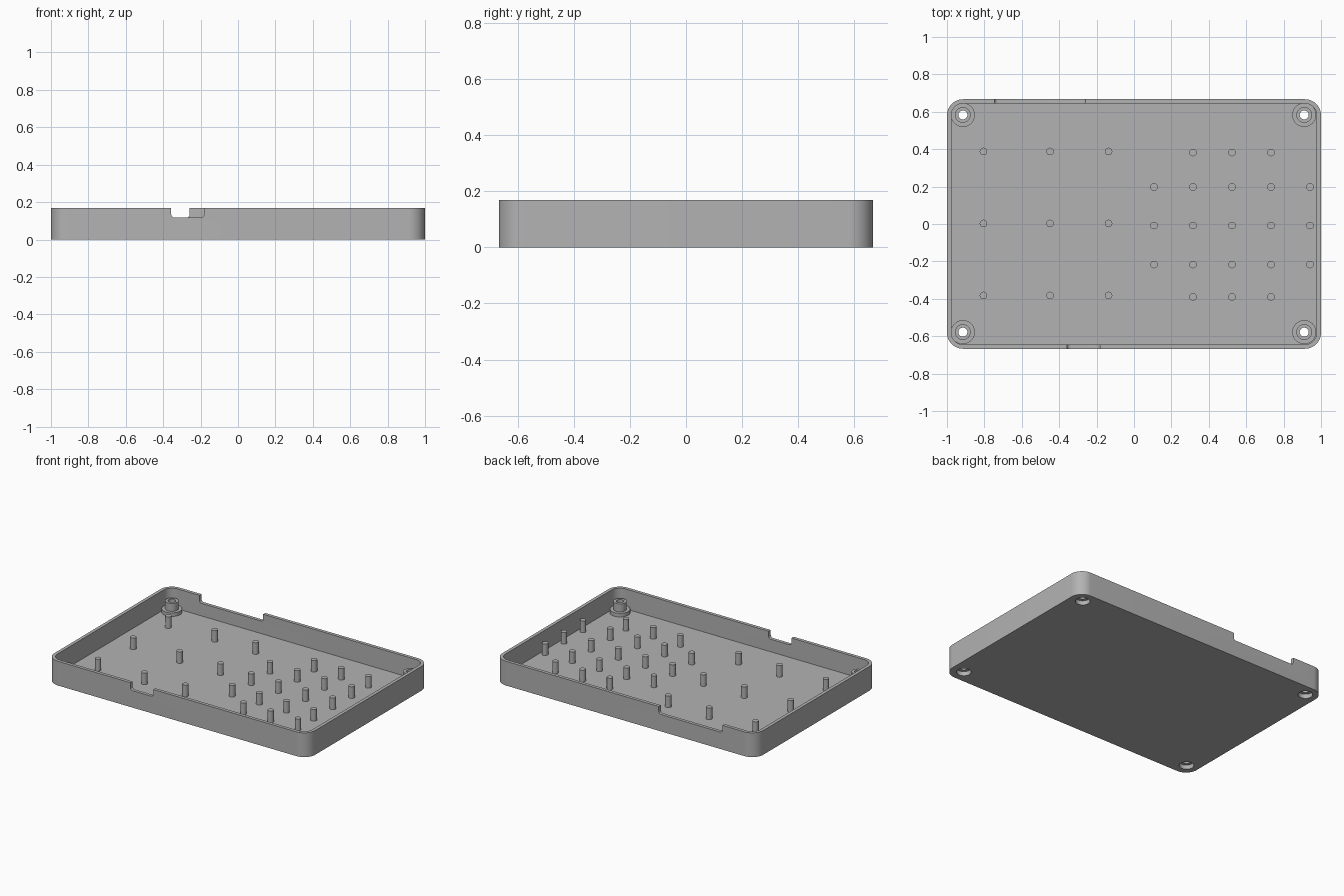
import bpy, bmesh, math
from mathutils import Matrix, Vector

if "Cube" in bpy.data.objects:
    bpy.data.objects.remove(bpy.data.objects["Cube"])

HX, HY, HEIGHT = 1.0, 0.667, 0.168
WALL, FLOOR, CORNER = 0.023, 0.03, 0.086
PIN_TOP, NOTCH_Z = 0.11, 0.117

grey = bpy.data.materials.new("plain grey")
grey.use_nodes = True
colour = (0.45, 0.45, 0.45, 1)
grey.diffuse_color = colour
grey.node_tree.nodes["Principled BSDF"].inputs["Base Color"].default_value = colour


def finish(name, bm):
    bmesh.ops.recalc_face_normals(bm, faces=bm.faces)
    mesh = bpy.data.meshes.new(name)
    bm.to_mesh(mesh)
    bm.free()
    mesh.materials.append(grey)
    obj = bpy.data.objects.new(name, mesh)
    bpy.context.collection.objects.link(obj)
    return obj


def rounded_rect(hx, hy, r, steps=12):
    points = []
    for i, (sx, sy) in enumerate([(1, 1), (-1, 1), (-1, -1), (1, -1)]):
        for k in range(steps + 1):
            a = math.pi / 2 * (i + k / steps)
            points.append((sx * (hx - r) + r * math.cos(a), sy * (hy - r) + r * math.sin(a)))
    return points


def prism(name, points, depth, matrix):
    """Extrude a flat outline along its local z."""
    bm = bmesh.new()
    face = bm.faces.new([bm.verts.new((x, y, 0)) for x, y in points])
    new = bmesh.ops.extrude_face_region(bm, geom=[face])["geom"]
    bmesh.ops.translate(bm, verts=[v for v in new if isinstance(v, bmesh.types.BMVert)],
                        vec=(0, 0, depth))
    bm.transform(matrix)
    return finish(name, bm)


def cylinder(bm, x, y, z0, z1, r, sides):
    bmesh.ops.create_cone(bm, cap_ends=True, segments=sides, radius1=r, radius2=r, depth=z1 - z0,
                          matrix=Matrix.Translation((x, y, (z0 + z1) / 2)))


def smooth(obj):
    bpy.ops.object.select_all(action="DESELECT")
    obj.select_set(True)
    bpy.context.view_layer.objects.active = obj
    bpy.ops.object.shade_smooth_by_angle(angle=math.radians(35))


def cut(target, cutter):
    mod = target.modifiers.new("cut", "BOOLEAN")
    mod.operation, mod.solver, mod.object = "DIFFERENCE", "EXACT", cutter
    bpy.context.view_layer.objects.active = target
    bpy.ops.object.modifier_apply(modifier=mod.name)
    bpy.data.objects.remove(cutter)


# Open tray with rounded corners
tray = prism("tray", rounded_rect(HX, HY, CORNER), HEIGHT, Matrix())
cut(tray, prism("cavity", rounded_rect(HX - WALL, HY - WALL, CORNER - WALL), HEIGHT,
                Matrix.Translation((0, 0, FLOOR))))

# Connector notches in the front and back rims
for x0, x1, y in [(-0.357, -0.182, -HY), (-0.746, -0.258, HY)]:
    stand = Matrix.Translation(((x0 + x1) / 2, y + 0.05, NOTCH_Z + 0.1)) @ Matrix.Rotation(math.pi / 2, 4, "X")
    cut(tray, prism("notch", rounded_rect((x1 - x0) / 2, 0.1, 0.018, 5), 0.1, stand))

# Screw recesses through the floor
corners = [(x, y) for x in (-0.915, 0.91) for y in (-0.578, 0.583)]
bm = bmesh.new()
for x, y in corners:
    cylinder(bm, x, y, -0.02, FLOOR + 0.02, 0.046, 40)
cut(tray, finish("recess", bm))
smooth(tray)

# Stepped hollow screw bosses, turned from one profile
profile = [(0.064, FLOOR), (0.064, 0.055), (0.042, 0.055), (0.042, PIN_TOP),
           (0.024, PIN_TOP), (0.024, FLOOR)]
for i, (x, y) in enumerate(corners):
    bm = bmesh.new()
    verts = [bm.verts.new((r, 0, z)) for r, z in profile]
    edges = [bm.edges.new((verts[k - 1], verts[k])) for k in range(len(verts))]
    bmesh.ops.spin(bm, geom=verts + edges, cent=(0, 0, 0), axis=(0, 0, 1),
                   angle=2 * math.pi, steps=40, use_merge=True)
    bmesh.ops.remove_doubles(bm, verts=bm.verts, dist=0.0001)
    bmesh.ops.translate(bm, verts=bm.verts, vec=Vector((x, y, 0)))
    smooth(finish(f"screw_boss_{i + 1}", bm))

# Support pins: a sparse grid on one side, a dense grid on the other
sparse = [(x, y) for x in (-0.805, -0.449, -0.136) for y in (-0.382, 0.003, 0.388)]
dense = [(0.107 + 0.2085 * c, y) for c in range(5)
         for r, y in enumerate((-0.39, -0.217, -0.008, 0.198, 0.382))
         if 0 < c < 4 or 0 < r < 4]
for name, spots in [("sparse_pins", sparse), ("dense_pins", dense)]:
    bm = bmesh.new()
    for x, y in spots:
        cylinder(bm, x, y, FLOOR - 0.005, PIN_TOP, 0.02, 24)
    smooth(finish(name, bm))
